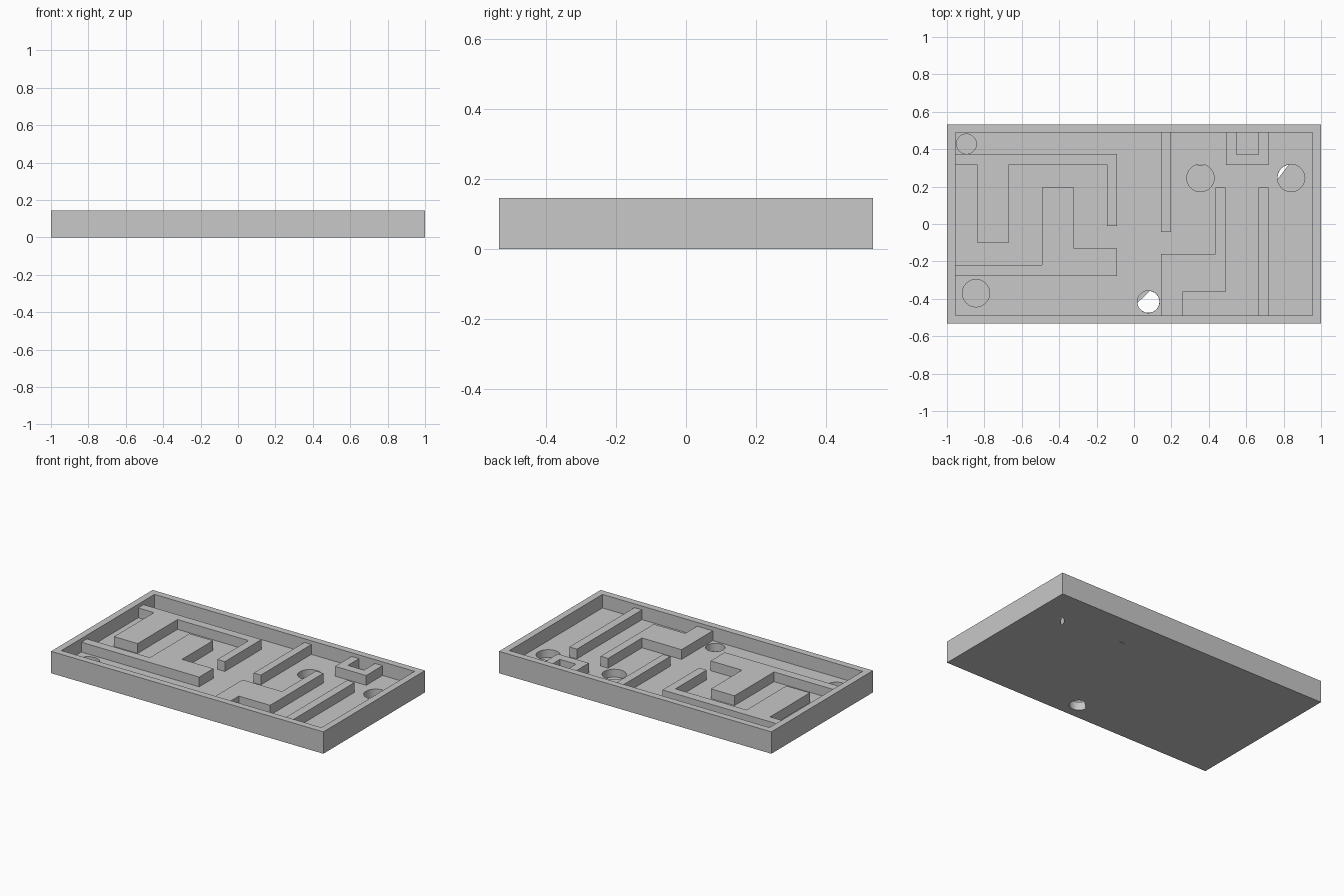
import bpy
import bmesh
from math import cos, sin, radians

cube = bpy.data.objects.get("Cube")
if cube:
    bpy.data.objects.remove(cube, do_unlink=True)

FLOOR, WALL_TOP, RIM_TOP = 0.055, 0.12, 0.145
HALF_X, HALF_Y = 1.0, 0.533      # outer half sizes
IN_X, IN_Y = 0.955, 0.488        # inner half sizes

grey = bpy.data.materials.new("plain_grey")
grey.use_nodes = True
colour = (0.58, 0.58, 0.58, 1)
grey.diffuse_color = colour
grey.node_tree.nodes["Principled BSDF"].inputs["Base Color"].default_value = colour


def prism(name, outline, z0, z1):
    """Extrude a flat outline from z0 up to z1."""
    bm = bmesh.new()
    base = bm.faces.new([bm.verts.new((x, y, z0)) for x, y in outline])
    top = bmesh.ops.extrude_face_region(bm, geom=[base])["geom"]
    bmesh.ops.translate(bm, vec=(0, 0, z1 - z0),
                        verts=[v for v in top if isinstance(v, bmesh.types.BMVert)])
    bmesh.ops.recalc_face_normals(bm, faces=bm.faces)
    mesh = bpy.data.meshes.new(name)
    bm.to_mesh(mesh)
    bm.free()
    mesh.materials.append(grey)
    obj = bpy.data.objects.new(name, mesh)
    bpy.context.collection.objects.link(obj)
    return obj


def box(x, y):
    return [(-x, -y), (x, -y), (x, y), (-x, y)]


def arc(x, y, r, start, end, steps):
    angles = [radians(start + (end - start) * i / steps) for i in range(steps + 1)]
    return [(x + r * cos(a), y + r * sin(a)) for a in angles]


def cut(target, cutter):
    mod = target.modifiers.new(cutter.name, "BOOLEAN")
    mod.operation = "DIFFERENCE"
    mod.solver = "EXACT"
    mod.object = cutter
    bpy.context.view_layer.objects.active = target
    bpy.ops.object.modifier_apply(modifier=mod.name)
    bpy.data.objects.remove(cutter, do_unlink=True)


# Tray with its raised rim
tray = prism("tray", box(HALF_X, HALF_Y), 0, RIM_TOP)
cut(tray, prism("cavity_cutter", box(IN_X, IN_Y), FLOOR, RIM_TOP + 0.1))

# Round pits: x, y, radius
pits = [(-0.896, 0.428, 0.053), (-0.845, -0.37, 0.073), (0.355, 0.246, 0.073),
        (0.84, 0.246, 0.073), (0.077, -0.416, 0.059)]
for x, y, r in pits:
    cut(tray, prism("pit_cutter", arc(x, y, r, 0, 354, 59), 0.003, RIM_TOP))

# Openings through the thin pit bottoms: pit index, start and end angle
for i, start, end in [(2, 70, 110), (3, 100, 185), (4, 185, 442)]:
    x, y, r = pits[i]
    cut(tray, prism("opening_cutter", arc(x, y, r - 0.0005, start, end, 30), -0.05, 0.03))

# Maze walls; those reaching the rim run slightly into it
EX, EY = IN_X + 0.004, IN_Y + 0.004
walls = {
    "back_right_wall": [(-EX, 0.375), (-0.09, 0.375), (-0.09, -0.01), (-0.145, -0.01),
                        (-0.145, 0.318), (-0.667, 0.318), (-0.667, -0.1),
                        (-0.84, -0.1), (-0.84, 0.318), (-EX, 0.318)],
    "front_right_wall": [(-EX, -0.22), (-0.493, -0.22), (-0.493, 0.195), (-0.32, 0.195),
                         (-0.32, -0.13), (-0.09, -0.13), (-0.09, -0.278), (-EX, -0.278)],
    "centre_wall": [(0.145, -0.042), (0.197, -0.042), (0.197, EY), (0.145, EY)],
    "front_step_wall": [(0.145, -EY), (0.145, -0.16), (0.435, -0.16), (0.435, 0.195),
                        (0.49, 0.195), (0.49, -0.363), (0.26, -0.363), (0.26, -EY)],
    "front_left_wall": [(0.665, -EY), (0.72, -EY), (0.72, 0.195), (0.665, 0.195)],
    "back_pocket_wall": [(0.492, EY), (0.492, 0.316), (0.72, 0.316), (0.72, EY),
                         (0.665, EY), (0.665, 0.372), (0.547, 0.372), (0.547, EY)],
}
for name, outline in walls.items():
    prism(name, outline, FLOOR - 0.002, WALL_TOP)
